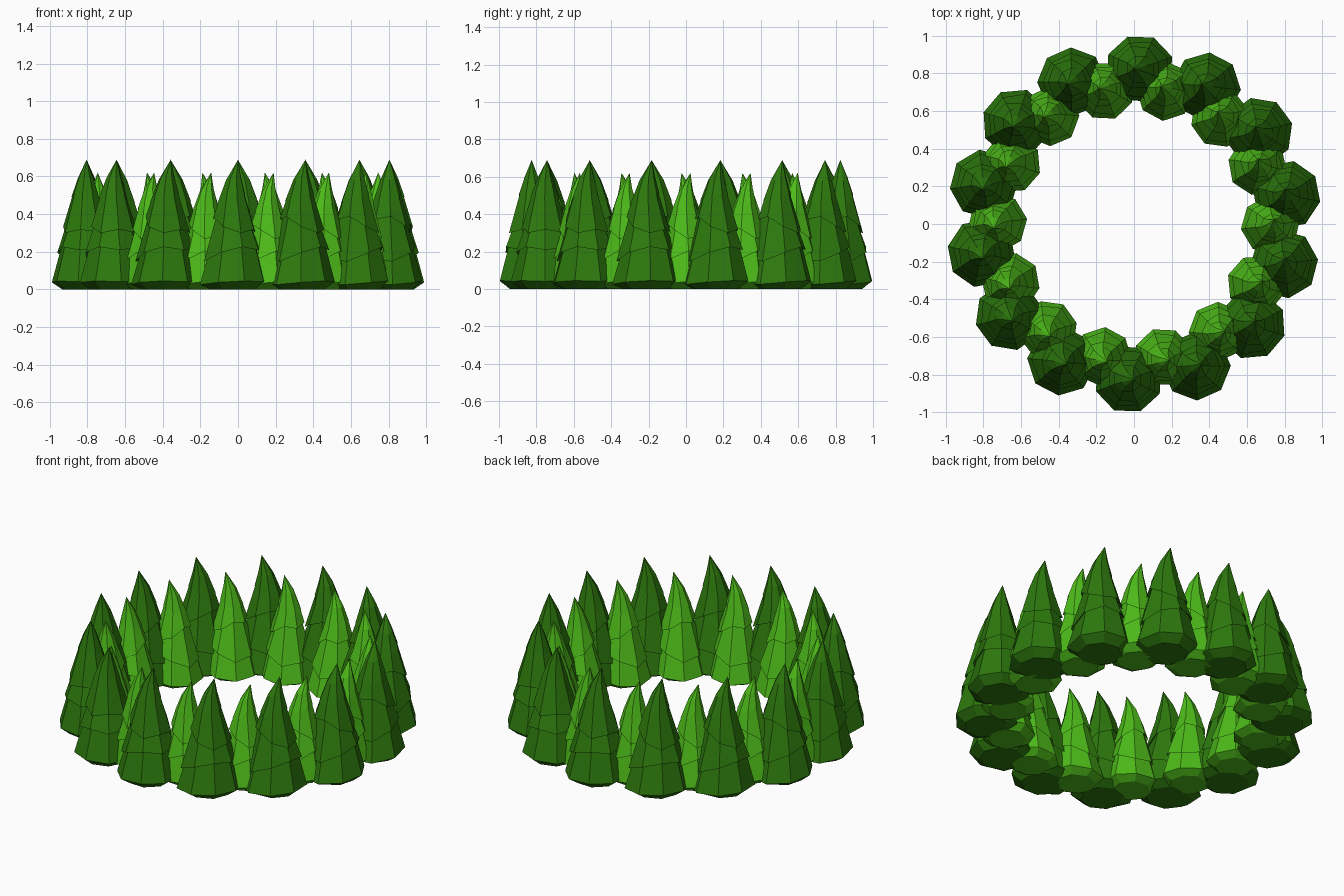
import bpy, bmesh
from math import sin, cos, pi, radians

if "Cube" in bpy.data.objects:
    bpy.data.objects.remove(bpy.data.objects["Cube"])

N, SIDES = 14, 8


def material(name, color):
    m = bpy.data.materials.new(name)
    m.diffuse_color = (*color, 1)
    m.use_nodes = True
    m.node_tree.nodes["Principled BSDF"].inputs["Base Color"].default_value = m.diffuse_color
    return m


dark = material("dark_green", (0.026, 0.19, 0.004))
light = material("light_green", (0.075, 0.50, 0.010))

# Tree profile: height, radius, sideways drift (counter-clockwise), ledge slant
PROFILE = [
    (0.000, 0.125, -0.028, 0.000),
    (0.035, 0.183, -0.028, 0.010),
    (0.205, 0.136, -0.026, 0.040),   # lower tier tucks in
    (0.185, 0.156, -0.026, 0.040),   # middle tier lip
    (0.370, 0.096, -0.028, -0.045),
    (0.345, 0.118, -0.028, -0.045),  # upper tier lip
    (0.500, 0.069, -0.030, 0.025),
    (0.485, 0.077, -0.030, 0.025),   # top tier lip
    (0.590, 0.042, -0.022, 0.010),
]
TIP = (0.69, 0.001)


def tree_mesh(name, mat, width, height, shift, lean_out, twist):
    """Faceted conifer; local x points outward, local y runs around the ring."""
    bm = bmesh.new()
    rings = []
    for z, r, drift, slant in PROFILE:
        ring = []
        for i in range(SIDES):
            a = 2 * pi * i / SIDES + twist
            zz = z + slant * sin(a + 0.6) + 0.4 * slant * cos(3 * a)
            # follow the cone so slanted ledges keep the outline straight
            rr = r - 0.24 * (zz - z)
            ring.append(bm.verts.new((rr * width * cos(a) + lean_out * z / TIP[0],
                                      rr * width * sin(a) + drift + shift,
                                      max(zz, 0) * height)))
        rings.append(ring)
    for lo, hi in zip(rings, rings[1:]):
        for i in range(SIDES):
            j = (i + 1) % SIDES
            bm.faces.new((lo[i], lo[j], hi[j], hi[i]))
    # Hooked pointed tip and flat base
    tip = bm.verts.new((lean_out, TIP[1] + shift, TIP[0] * height))
    for i in range(SIDES):
        bm.faces.new((rings[-1][i], rings[-1][(i + 1) % SIDES], tip))
    bm.faces.new(rings[0][::-1])
    bmesh.ops.recalc_face_normals(bm, faces=bm.faces)
    me = bpy.data.meshes.new(name)
    bm.to_mesh(me)
    bm.free()
    me.materials.append(mat)
    return me


def ring_of_trees(name, mesh, radius, start):
    for k in range(N):
        a = start + 2 * pi * k / N
        ob = bpy.data.objects.new(f"{name}_{k + 1}", mesh)
        ob.location = (radius * cos(a), radius * sin(a), 0)
        ob.rotation_euler.z = a
        bpy.context.collection.objects.link(ob)


# Tall dark outer trees and shorter bright inner trees, staggered
outer = tree_mesh("outer_tree", dark, 1.0, 1.0, 0.0, 0.0, radians(20))
inner = tree_mesh("inner_tree", light, 0.86, 0.9, 0.023, 0.02, radians(8))
ring_of_trees("outer_tree", outer, 0.825, -pi / 2)
ring_of_trees("inner_tree", inner, 0.725, 0)
